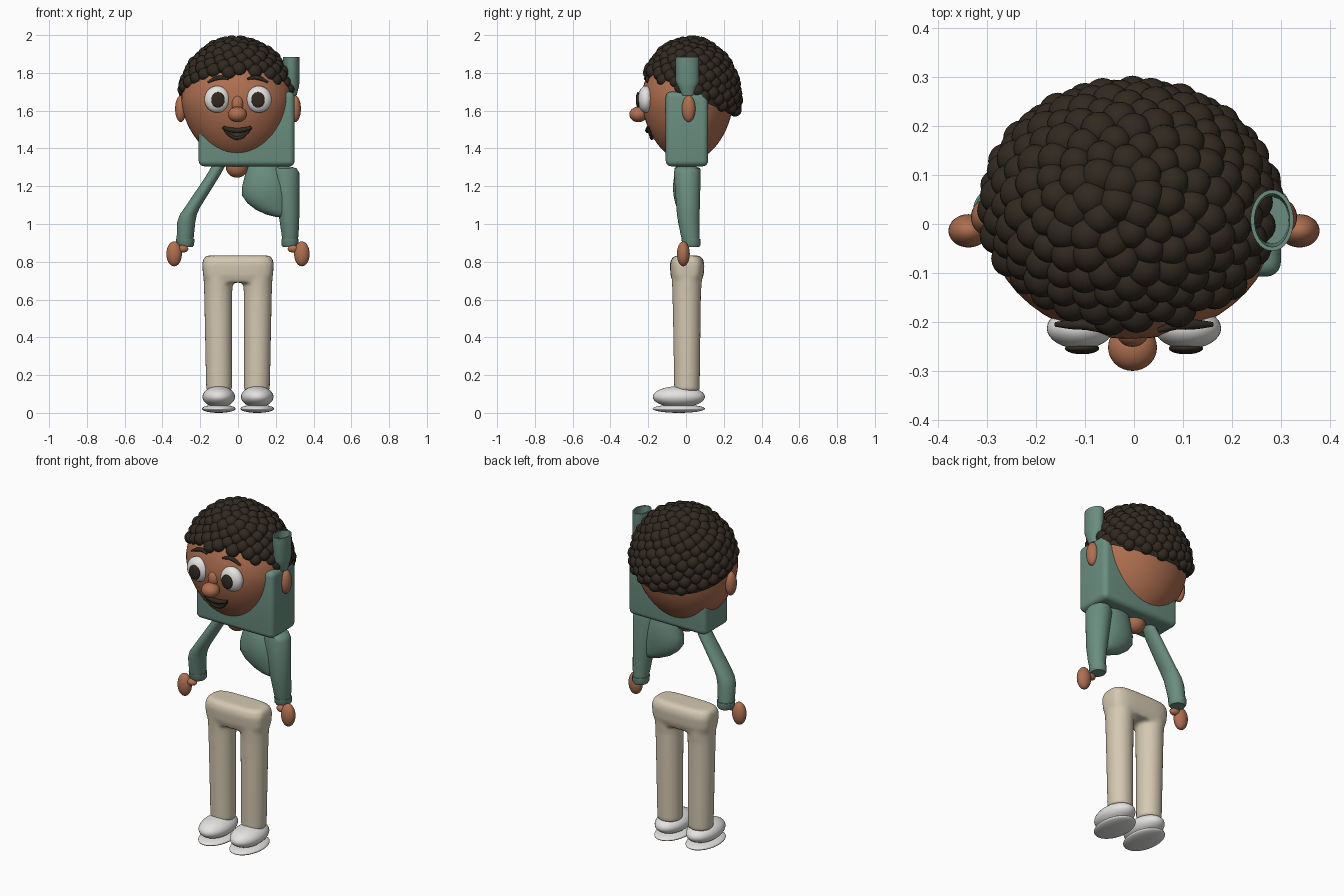
import bpy, bmesh, math
from mathutils import Vector, Matrix

if "Cube" in bpy.data.objects:
    bpy.data.objects.remove(bpy.data.objects["Cube"])


def material(name, rgb):
    m = bpy.data.materials.new(name)
    m.use_nodes = True
    m.diffuse_color = (*rgb, 1)
    b = m.node_tree.nodes["Principled BSDF"]
    b.inputs["Base Color"].default_value = (*rgb, 1)
    b.inputs["Roughness"].default_value = 0.7
    return m


SKIN = material("warm_skin", (0.43, 0.16, 0.08))
HAIR = material("dark_brown", (0.03, 0.022, 0.014))
GREEN = material("sage_green", (0.145, 0.27, 0.215))
CREAM = material("cream_cloth", (0.66, 0.58, 0.44))
WHITE = material("soft_white", (0.78, 0.77, 0.76))
MOUTH = material("mouth_grey", (0.09, 0.07, 0.065))


def finish(name, bm, mat, angle=40):
    bmesh.ops.recalc_face_normals(bm, faces=bm.faces)
    me = bpy.data.meshes.new(name)
    bm.to_mesh(me)
    bm.free()
    me.materials.append(mat)
    me.shade_smooth()
    me.set_sharp_from_angle(angle=math.radians(angle))
    ob = bpy.data.objects.new(name, me)
    bpy.context.collection.objects.link(ob)
    return ob


def ellipsoid(name, center, radii, mat):
    bm = bmesh.new()
    bmesh.ops.create_uvsphere(bm, u_segments=32, v_segments=20, radius=1)
    bm.transform(Matrix.Translation(center) @ Matrix.Diagonal((*radii, 1)))
    return finish(name, bm, mat, 180)


def loft_into(bm, sections, power=1.0, n=32):
    """Stack horizontal ovals given as (z, x_min, x_max, y_min, y_max)."""
    rings = []
    for z, x0, x1, y0, y1 in sections:
        ring = []
        for i in range(n):
            a = math.tau * i / n
            c, s = math.cos(a), math.sin(a)
            c = math.copysign(abs(c) ** power, c)
            s = math.copysign(abs(s) ** power, s)
            ring.append(bm.verts.new(((x0 + x1 + (x1 - x0) * c) / 2,
                                      (y0 + y1 + (y1 - y0) * s) / 2, z)))
        rings.append(ring)
    for a, b in zip(rings, rings[1:]):
        for i in range(n):
            j = (i + 1) % n
            bm.faces.new((a[i], a[j], b[j], b[i]))
    bm.faces.new(rings[0])
    bm.faces.new(rings[-1])


def loft(name, sections, mat, power=1.0):
    bm = bmesh.new()
    loft_into(bm, sections, power)
    return finish(name, bm, mat, 50)


# Head: egg that narrows towards the chin
HC, HR = Vector((-0.005, 0.008, 1.65)), Vector((0.295, 0.243, 0.32))


def taper(t):
    return 1 + 0.1 * t if t < 0 else 1


bm = bmesh.new()
bmesh.ops.create_uvsphere(bm, u_segments=48, v_segments=32, radius=1)
for v in bm.verts:
    k = taper(v.co.z)
    v.co = HC + Vector((v.co.x * HR.x * k, v.co.y * HR.y * k, v.co.z * HR.z * (0.9 if v.co.z > 0 else 1)))
finish("head", bm, SKIN, 180)


def face_y(x, z):
    """Depth of the front of the head at x, z."""
    t = (z - HC.z) / (HR.z * (0.9 if z > HC.z else 1))
    k = taper(t)
    u = (x - HC.x) / (HR.x * k)
    return HC.y - HR.y * k * math.sqrt(max(0, 1 - t * t - u * u))


# Hair: smooth cap under packed curls, cut along a sloping hairline
CC, CR = Vector((-0.008, 0.022, 1.66)), Vector((0.282, 0.243, 0.303))


def above_hairline(p, drop=0.0):
    return p.z > 1.705 - 0.45 * p.y - drop


bm = bmesh.new()
bmesh.ops.create_uvsphere(bm, u_segments=48, v_segments=32, radius=1)
bm.transform(Matrix.Translation(CC) @ Matrix.Diagonal((CR.x + 0.015, CR.y + 0.006, CR.z - 0.003, 1)))
bmesh.ops.bisect_plane(bm, geom=bm.verts[:] + bm.edges[:] + bm.faces[:], plane_co=(0, 0, 1.69),
                       plane_no=(0, 0.45, 1), clear_inner=True)
finish("hair_cap", bm, HAIR, 180)

bm = bmesh.new()
COUNT = 390
for i in range(COUNT):
    z = 1 - 2 * (i + 0.5) / COUNT
    a = i * math.pi * (3 - math.sqrt(5))
    r = math.sqrt(1 - z * z)
    p = CC + Vector((CR.x * r * math.cos(a), CR.y * r * math.sin(a), CR.z * z))
    if above_hairline(p):
        size = 0.036 + 0.003 * math.sin(i * 2.3)
        bmesh.ops.create_icosphere(bm, subdivisions=3, radius=size, matrix=Matrix.Translation(p))
finish("hair_curls", bm, HAIR, 180)


def tube(name, points, radius, mat, closed=False, ends=1.0):
    cu = bpy.data.curves.new(name, "CURVE")
    cu.dimensions = "3D"
    cu.bevel_depth = radius
    cu.bevel_resolution = 4
    cu.use_fill_caps = True
    sp = cu.splines.new("POLY")
    sp.points.add(len(points) - 1)
    for i, p in enumerate(points):
        sp.points[i].co = (*p, 1)
        sp.points[i].radius = ends + (1 - ends) * math.sin(math.pi * i / (len(points) - 1))
    sp.use_cyclic_u = closed
    sp.use_smooth = True
    cu.materials.append(mat)
    ob = bpy.data.objects.new(name, cu)
    bpy.context.collection.objects.link(ob)


# Paired face features and limbs' ends
for s, side in ((1, "left"), (-1, "right")):
    ellipsoid(side + "_eye", (s * 0.11, -0.213, 1.66), (0.068, 0.042, 0.071), WHITE)
    ellipsoid(side + "_pupil", (s * 0.106, -0.254, 1.657), (0.035, 0.012, 0.041), HAIR)
    brow = []
    for i in range(13):
        t = i / 12
        x, z = s * (0.05 + 0.11 * t), 1.762 + 0.018 * math.sin(math.pi * (0.1 + 0.9 * t)) - 0.012 * t
        brow.append((x, min(face_y(x, z) - 0.008, -0.205), z))
    tube(side + "_eyebrow", brow, 0.011, HAIR, ends=0.45)
    ellipsoid(side + "_ear", (s * 0.303, 0.014, 1.61), (0.03, 0.036, 0.07), SKIN)
    ellipsoid(side + "_hand", (s * 0.338, -0.014, 0.842), (0.041, 0.034, 0.066), SKIN)
    ellipsoid(side + "_thumb", (s * 0.295, -0.012, 0.868), (0.032, 0.022, 0.02), SKIN)
    ellipsoid(side + "_shoe", (s * 0.102, -0.038, 0.085), (0.086, 0.138, 0.056), WHITE)
    ellipsoid(side + "_sole", (s * 0.102, -0.038, 0.022), (0.089, 0.139, 0.022), WHITE)

ellipsoid("nose_bridge", (-0.003, -0.225, 1.635), (0.031, 0.026, 0.045), SKIN)
ellipsoid("nose_tip", (-0.003, -0.252, 1.58), (0.05, 0.048, 0.041), SKIN)
ellipsoid("neck", (-0.005, 0, 1.305), (0.06, 0.055, 0.06), SKIN)

# Mouth: grey crescent plate with dark lips around it
upper, lower = [], []
for i in range(17):
    u = -1 + i / 8
    x = 0.075 * u - 0.005
    for row, z in ((upper, 1.495 + 0.017 * u * u), (lower, 1.455 + 0.057 * u * u)):
        row.append(Vector((x, face_y(x, z) - 0.008, z)))
bm = bmesh.new()
up, lo = [[bm.verts.new(p) for p in row] for row in (upper, lower)]
for i in range(16):
    if i == 0:
        bm.faces.new((up[0], lo[1], up[1]))
    elif i == 15:
        bm.faces.new((up[15], lo[15], up[16]))
    else:
        bm.faces.new((up[i], lo[i], lo[i + 1], up[i + 1]))
finish("mouth", bm, MOUTH, 180)
tube("upper_lip", upper, 0.014, HAIR, ends=0.6)
tube("lower_lip", lower, 0.01, HAIR, ends=0.6)

# Shirt body: rounded block
bm = bmesh.new()
bmesh.ops.create_cube(bm, size=1)
bm.transform(Matrix.Translation((0.046, 0.005, 1.503)) @ Matrix.Diagonal((0.508, 0.225, 0.395, 1)))
bmesh.ops.bevel(bm, geom=bm.edges[:], offset=0.03, segments=5, profile=0.5, affect="EDGES")
finish("shirt_body", bm, GREEN, 40)

# Open collar cup standing on the shoulder
loft("collar_cup", [(1.68, 0.27, 0.31, -0.02, 0.04), (1.725, 0.262, 0.322, -0.04, 0.055),
                    (1.755, 0.24, 0.326, -0.055, 0.07), (1.885, 0.238, 0.326, -0.055, 0.07),
                    (1.885, 0.246, 0.318, -0.047, 0.062), (1.77, 0.25, 0.316, -0.04, 0.055)], GREEN)

# Left sleeve, with the loose fold of cloth beside it
loft("left_sleeve", [(1.305, 0.215, 0.275, -0.04, 0.05), (1.295, 0.19, 0.31, -0.06, 0.075),
                     (1.27, 0.18, 0.325, -0.064, 0.078), (1.05, 0.215, 0.325, -0.048, 0.072),
                     (0.95, 0.23, 0.321, -0.03, 0.072), (0.915, 0.234, 0.317, -0.02, 0.072)], GREEN)
loft("left_cuff", [(0.92, 0.229, 0.321, -0.024, 0.076), (0.89, 0.23, 0.32, -0.02, 0.077),
                   (0.878, 0.237, 0.313, -0.012, 0.07)], GREEN)
loft("sleeve_fold", [(1.32, 0.05, 0.21, -0.04, 0.05), (1.27, 0.04, 0.24, -0.06, 0.065),
                     (1.20, 0.022, 0.26, -0.07, 0.07), (1.15, 0.022, 0.27, -0.066, 0.068),
                     (1.11, 0.05, 0.27, -0.057, 0.062), (1.075, 0.095, 0.27, -0.045, 0.055),
                     (1.05, 0.15, 0.27, -0.032, 0.045), (1.037, 0.2, 0.26, -0.015, 0.03)], GREEN)

# Right sleeve slants out from the middle of the shirt
loft("right_sleeve", [(1.33, -0.125, -0.055, -0.035, 0.04), (1.25, -0.172, -0.1, -0.045, 0.05),
                      (1.09, -0.28, -0.2, -0.048, 0.058), (1.05, -0.308, -0.218, -0.046, 0.062),
                      (1.01, -0.322, -0.226, -0.042, 0.066), (0.915, -0.325, -0.236, -0.022, 0.072)], GREEN)
loft("right_cuff", [(0.92, -0.329, -0.231, -0.024, 0.076), (0.89, -0.326, -0.232, -0.02, 0.077),
                    (0.878, -0.318, -0.24, -0.012, 0.07)], GREEN)

# Trousers: hips and two legs fused into one smooth form
bm = bmesh.new()
loft_into(bm, [(0.69, -0.175, 0.175, -0.07, 0.08), (0.73, -0.186, 0.186, -0.082, 0.094),
               (0.79, -0.19, 0.19, -0.086, 0.098), (0.82, -0.182, 0.182, -0.076, 0.088),
               (0.833, -0.165, 0.165, -0.055, 0.068)], 0.55)
for s in (1, -1):
    loft_into(bm, [(0.115, s * 0.1 - 0.069, s * 0.1 + 0.069, -0.063, 0.073),
                   (0.64, s * 0.105 - 0.075, s * 0.105 + 0.075, -0.072, 0.08),
                   (0.76, s * 0.105 - 0.08, s * 0.105 + 0.08, -0.08, 0.09)])
trousers = finish("trousers", bm, CREAM, 180)
remesh = trousers.modifiers.new("fuse", "REMESH")
remesh.mode = "VOXEL"
remesh.voxel_size = 0.01
remesh.use_smooth_shade = True
smooth = trousers.modifiers.new("soften", "SMOOTH")
smooth.factor = 0.5
smooth.iterations = 10
